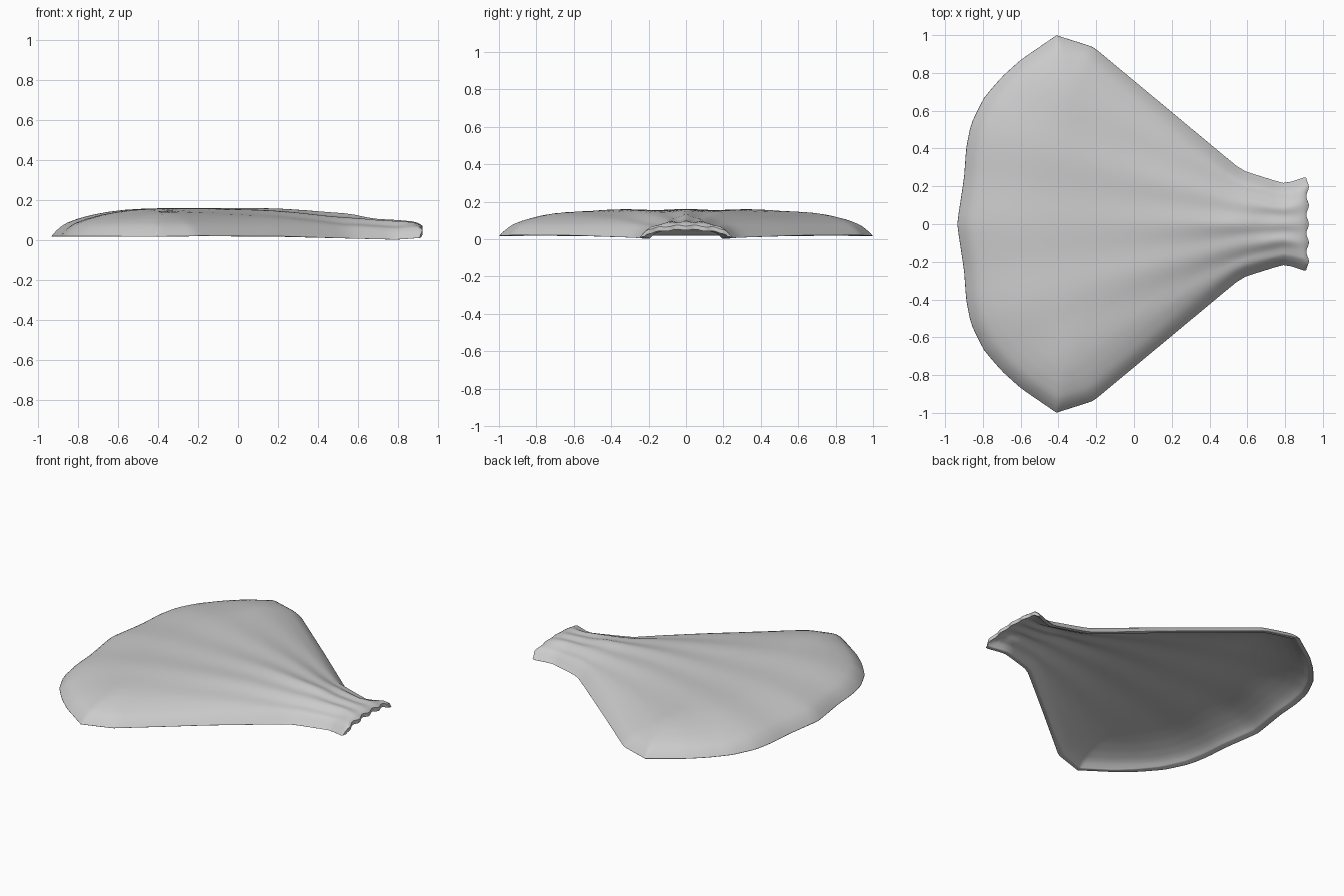
import bpy, math
from mathutils import Vector
from mathutils.geometry import intersect_point_line

if "Cube" in bpy.data.objects:
    bpy.data.objects.remove(bpy.data.objects["Cube"])

# Half outlines, top view: rounded lip, then the straight flank and flared neck
LIP = [(-.938, 0), (-.90, .25), (-.89, .40), (-.865, .53), (-.795, .67),
       (-.70, .78), (-.60, .87), (-.41, 1.0)]
FLANK = [(-.41, 1.0), (-.21, .938), (.57, .285), (.80, .213), (.90, .247), (.925, .245)]
EDGE = [Vector(p) for p in LIP + FLANK[1:]]


def interp(table, x):
    if x <= table[0][0]:
        return table[0][1]
    for (a, fa), (b, fb) in zip(table, table[1:]):
        if x <= b:
            return fa + (fb - fa) * (x - a) / (b - a)
    return table[-1][1]


def along(pts, t):
    lens = [0]
    for a, b in zip(pts, pts[1:]):
        lens.append(lens[-1] + math.dist(a, b))
    d = t * lens[-1]
    return Vector([interp([(l, p[i]) for l, p in zip(lens, pts)], d) for i in (0, 1)])


def edge_distance(p):
    q = Vector((p.x, abs(p.y)))
    best = 9
    for a, b in zip(EDGE, EDGE[1:]):
        t = max(0, min(1, (q - a).dot(b - a) / (b - a).length_squared))
        best = min(best, (q - a.lerp(b, t)).length)
    return best


RISE = [(0, 0), (.015, .018), (.03, .034), (.055, .055), (.08, .069), (.13, .088),
        (.2, .107), (.28, .122), (.36, .132), (.46, .138), (.6, .141)]
CROWN = [(.3, .30), (.45, .155), (.57, .127), (.67, .103), (.89, .091), (.925, .072)]


def base_z(x):
    return interp([(.2, .017), (.8, .002), (.925, .012)], x)


def surface(v, s):
    """Point on the outer skin: v runs across the fan, s from neck to lip."""
    a = abs(v)
    lip = along(LIP, a)
    c = Vector((.57, .285 * a))
    mid = c.lerp(lip, .8) + Vector((0, .081 * a ** 4))
    tip = .92 + .007 * math.cos(a * math.pi * 5)
    stations = [(0, (tip, .245 * a)), (.04, (.90, .247 * a)), (.12, (.80, .213 * a)),
                (.26, c), (.82, mid), (1, lip)]
    p = Vector([interp([(t, q[i]) for t, q in stations], s) for i in (0, 1)])
    zb = base_z(p.x)
    z = zb + interp(RISE, edge_distance(p))
    z = min(z, interp(CROWN, p.x) - (.5 * p.y ** 2 if p.x > .5 else 0))
    # radiating ribs, fading at lip and flanks
    rib = .005 * math.cos(a * math.pi * 5) * (1 - s) ** .5 * (1 - a ** 6)
    return Vector((p.x, p.y if v >= 0 else -p.y, max(z + rib * min(1, s * 8), zb)))


# Grid spacing, denser near the rim
NV, NS = 72, 50
vs = [math.sin((2 * i / NV - 1) * math.pi / 2) for i in range(NV + 1)]
ss = [math.sin(j / NS * math.pi / 2) for j in range(NS + 1)]
ss = [0, .02, .04, .06] + [s for s in ss if s > .07]
rows = len(ss)
cols = NV + 1

verts = [surface(v, s) for s in ss for v in vs]
# Inner skin: slightly shrunken and lowered
for s in ss:
    for v in vs:
        p = surface(v * .975, s * .98)
        p.z = max(p.z - .028, base_z(p.x))
        verts.append(p)

n = rows * cols
faces = []
for j in range(rows - 1):
    for i in range(NV):
        k = j * cols + i
        quad = (k, k + 1, k + cols + 1, k + cols)
        faces.append(quad)
        faces.append(tuple(n + q for q in reversed(quad)))

# Rim joining both skins
ring = [i for i in range(cols)]
ring += [j * cols + NV for j in range(1, rows)]
ring += [(rows - 1) * cols + i for i in range(NV - 1, -1, -1)]
ring += [j * cols for j in range(rows - 2, 0, -1)]
for a, b in zip(ring, ring[1:] + ring[:1]):
    faces.append((b, a, n + a, n + b))

mesh = bpy.data.meshes.new("fan_shell")
mesh.from_pydata(verts, [], faces)
shell = bpy.data.objects.new("fan_shell", mesh)
bpy.context.collection.objects.link(shell)
bpy.context.view_layer.objects.active = shell
shell.select_set(True)

# Consistent normals and soft shading
bpy.ops.object.mode_set(mode='EDIT')
bpy.ops.mesh.select_all(action='SELECT')
bpy.ops.mesh.normals_make_consistent(inside=False)
bpy.ops.object.mode_set(mode='OBJECT')
smooth = shell.modifiers.new("soften", 'SMOOTH')
smooth.factor, smooth.iterations = .4, 2
bpy.ops.object.shade_smooth_by_angle(angle=math.radians(50))
